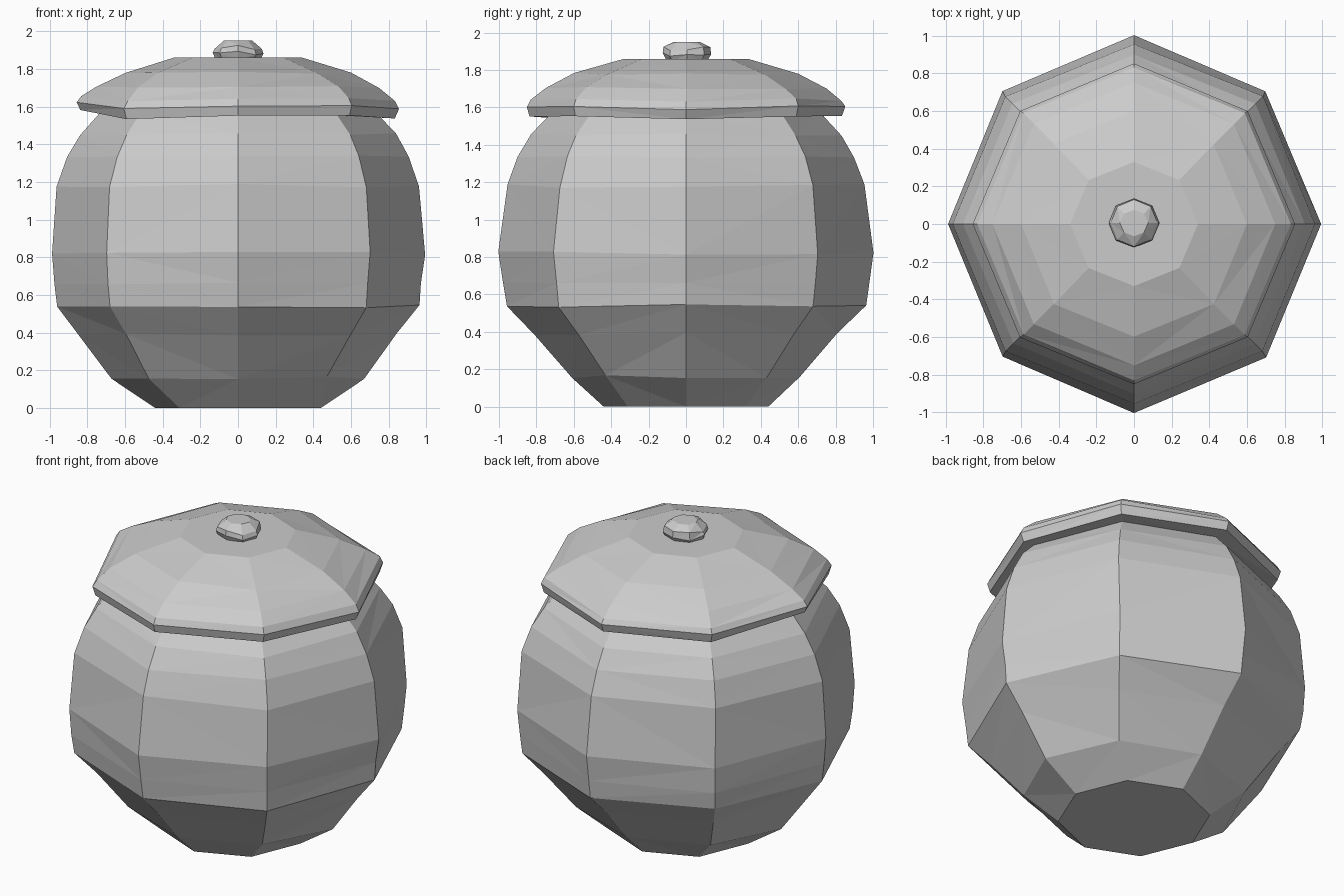
import bpy, bmesh, math, random

cube = bpy.data.objects.get("Cube")
if cube:
    bpy.data.objects.remove(cube, do_unlink=True)

rng = random.Random(4)

stone = bpy.data.materials.new("grey_clay")
stone.use_nodes = True
GREY = (0.6, 0.6, 0.6, 1.0)
stone.diffuse_color = GREY
stone.node_tree.nodes["Principled BSDF"].inputs["Base Color"].default_value = GREY


def faceted_lathe(name, profile, sides=8, wobble=0.0, drop=None, centre=(0, 0)):
    """Sweep (x radius, y radius, z) rings into a closed, flat-faced solid."""
    bm = bmesh.new()
    rings = []
    for i, (rx, ry, z) in enumerate(profile):
        ring = []
        inner = 0 < i < len(profile) - 1
        for k in range(sides):
            a = math.tau * k / sides
            r = 1 + (rng.uniform(-wobble, wobble) * 0.5 if inner else 0)
            dz = rng.uniform(-wobble, wobble) if inner else 0
            if drop:
                dz += drop[k] * max(0, 1 - (z - profile[0][2]) / 0.15)
            ring.append(bm.verts.new((centre[0] + rx * r * math.cos(a),
                                      centre[1] + ry * r * math.sin(a), z + dz)))
        rings.append(ring)
    walls = []
    for low, high in zip(rings, rings[1:]):
        for k in range(sides):
            n = (k + 1) % sides
            walls.append(bm.faces.new((low[k], low[n], high[n], high[k])))
    bm.faces.new(rings[0][::-1])
    bm.faces.new(rings[-1])
    # Split bent quads into crisp facets
    bmesh.ops.triangulate(bm, faces=walls)
    bmesh.ops.recalc_face_normals(bm, faces=bm.faces)
    mesh = bpy.data.meshes.new(name)
    bm.to_mesh(mesh)
    bm.free()
    mesh.materials.append(stone)
    obj = bpy.data.objects.new(name, mesh)
    bpy.context.collection.objects.link(obj)
    return obj


# Rounded eight-sided body
faceted_lathe("pot_body", [
    (0.44, 0.44, 0.0), (0.67, 0.61, 0.16), (0.84, 0.81, 0.39),
    (0.96, 0.96, 0.54), (0.975, 0.98, 0.66), (0.99, 1.0, 0.82),
    (0.965, 0.955, 1.18), (0.91, 0.90, 1.34), (0.84, 0.83, 1.45),
    (0.73, 0.72, 1.57)], wobble=0.009)

# Shallow domed lid with a slightly warped rim
faceted_lathe("lid", [
    (0.72, 0.72, 1.555), (0.835, 0.835, 1.55), (0.855, 0.85, 1.60),
    (0.83, 0.83, 1.64), (0.75, 0.75, 1.705), (0.60, 0.60, 1.78),
    (0.34, 0.33, 1.86)], wobble=0.006,
    drop=[-0.01, 0.005, 0.0, 0.005, 0.03, -0.015, 0.0, 0.0])

# Rough knob handle
faceted_lathe("lid_knob", [
    (0.12, 0.11, 1.85), (0.135, 0.13, 1.885), (0.125, 0.125, 1.915),
    (0.075, 0.07, 1.95)], wobble=0.012, centre=(0.0, 0.005))
